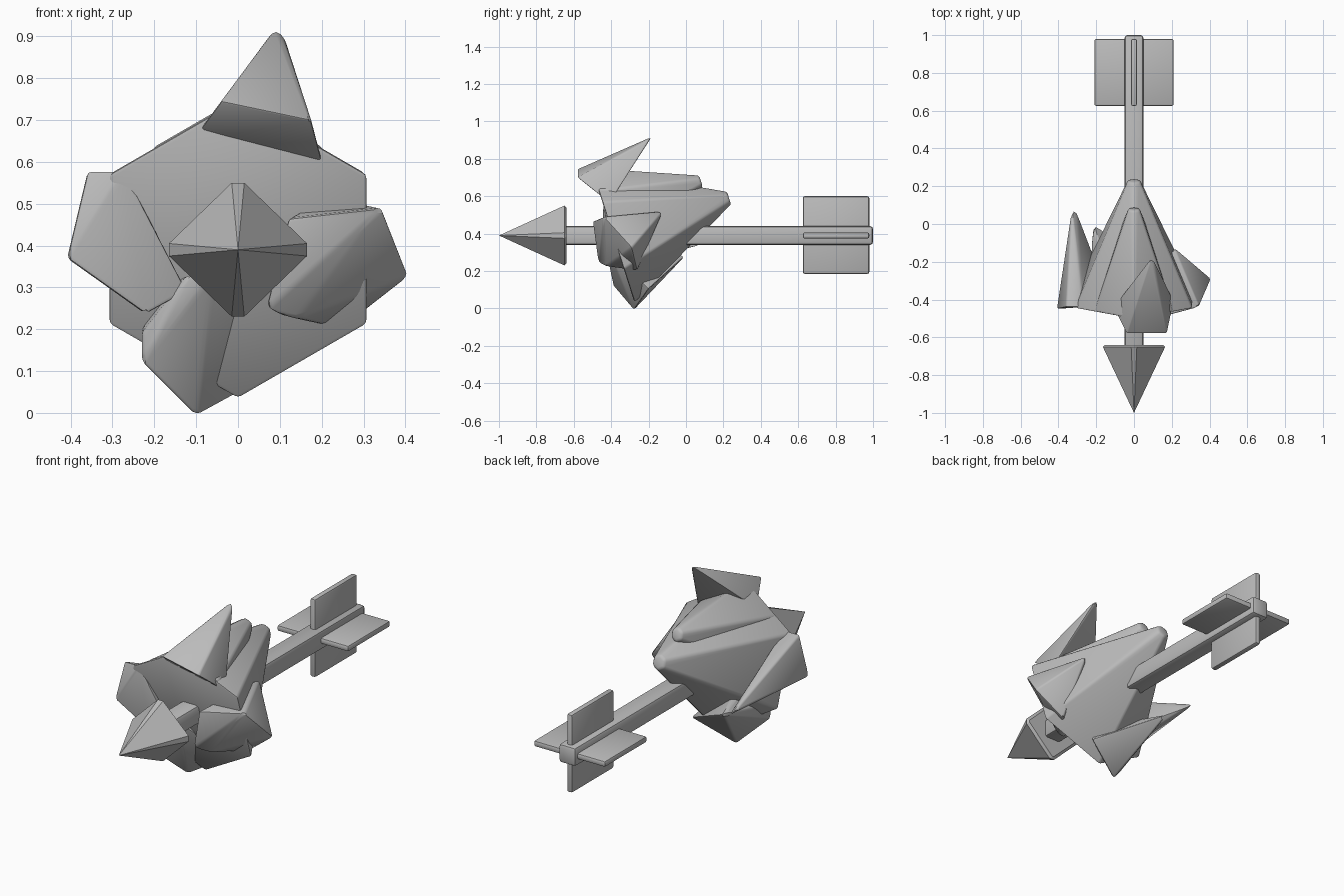
import bpy, bmesh, math
from mathutils import Vector

cube = bpy.data.objects.get("Cube")
if cube:
    bpy.data.objects.remove(cube, do_unlink=True)

AXIS_Z = 0.39  # height of the shaft axis

grey = bpy.data.materials.new("plain_grey")
grey.use_nodes = True
grey.diffuse_color = (0.5, 0.5, 0.5, 1)
grey.node_tree.nodes["Principled BSDF"].inputs["Base Color"].default_value = (0.5, 0.5, 0.5, 1)


def hull(name, points, bevel=0.01, angle=35):
    """Convex solid around the points with rounded edges."""
    bm = bmesh.new()
    for p in points:
        bm.verts.new(p)
    res = bmesh.ops.convex_hull(bm, input=bm.verts[:])
    loose = [v for v in bm.verts if not v.link_faces]
    bmesh.ops.delete(bm, geom=loose, context='VERTS')
    bmesh.ops.dissolve_limit(bm, angle_limit=math.radians(4), verts=bm.verts[:], edges=bm.edges[:])
    if bevel:
        bmesh.ops.bevel(bm, geom=bm.edges[:], offset=bevel, segments=2, profile=0.5,
                        affect='EDGES', clamp_overlap=True)
    bmesh.ops.recalc_face_normals(bm, faces=bm.faces[:])
    mesh = bpy.data.meshes.new(name)
    bm.to_mesh(mesh)
    bm.free()
    mesh.materials.append(grey)
    ob = bpy.data.objects.new(name, mesh)
    bpy.context.collection.objects.link(ob)
    bpy.ops.object.select_all(action='DESELECT')
    ob.select_set(True)
    bpy.context.view_layer.objects.active = ob
    bpy.ops.object.shade_smooth_by_angle(angle=math.radians(angle))
    return ob


def box(name, lo, hi, bevel):
    pts = [(x, y, z) for x in (lo[0], hi[0]) for y in (lo[1], hi[1]) for z in (lo[2], hi[2])]
    return hull(name, pts, bevel)


def hex_ring(y, z, radius, tilt=0.32):
    """Six points around an axis leaning upward to the back."""
    ring = []
    for i in range(6):
        a = math.radians(90 + 60 * i)
        dz = radius * math.sin(a)
        ring.append(Vector((radius * math.cos(a), y - tilt * dz, z + dz)))
    return ring


# Shaft
box("shaft", (-0.05, -0.66, AXIS_Z - 0.05), (0.05, 1.0, AXIS_Z + 0.05), 0.016)

# Four-sided arrowhead with clipped corners
corners = []
for sx in (-1, 1):
    for sz in (-1, 1):
        for x, z in ((0.165, 0.015), (0.015, 0.16)):
            corners.append((sx * x, -0.65, AXIS_Z + sz * z))
            corners.append((sx * (x - 0.01), -0.64, AXIS_Z + sz * (z - 0.01)))
hull("arrowhead", corners + [(0, -1.0, AXIS_Z)], bevel=0, angle=30)

# Crossed tail fins
box("vertical_fin", (-0.016, 0.625, 0.185), (0.016, 0.98, 0.6), 0.01)
box("horizontal_fin", (-0.21, 0.625, AXIS_Z - 0.016), (0.21, 0.98, AXIS_Z + 0.016), 0.01)

# Large six-sided body cone, and the smaller one lying on top of it
hull("main_cone", hex_ring(-0.39, 0.39, 0.36) + hex_ring(0.23, 0.59, 0.037), 0.012)
hull("upper_cone", hex_ring(-0.425, 0.51, 0.242) + hex_ring(0.08, 0.68, 0.034), 0.012)

# Loose shards around the body
hull("top_shard", [(0.09, -0.18, 0.92), (0.11, -0.2, 0.9), (-0.11, -0.44, 0.65),
                   (0.21, -0.41, 0.565), (0.175, -0.58, 0.7), (-0.04, -0.58, 0.745)])
hull("right_shard", [(-0.33, 0.08, 0.35), (-0.3, 0.06, 0.33), (-0.41, -0.45, 0.37),
                     (-0.36, -0.44, 0.58), (-0.27, -0.44, 0.58), (-0.22, -0.42, 0.235),
                     (-0.12, -0.41, 0.29)])
hull("left_shard", [(0.21, -0.12, 0.52), (0.41, -0.29, 0.325), (0.345, -0.44, 0.49),
                    (0.12, -0.5, 0.465), (0.065, -0.47, 0.245), (0.14, -0.43, 0.225),
                    (0.25, -0.26, 0.2)])
hull("lower_shard", [(-0.22, 0.0, 0.285), (-0.1, -0.28, -0.01), (-0.23, -0.39, 0.12),
                     (-0.23, -0.38, 0.19), (-0.12, -0.43, 0.33), (-0.06, -0.42, 0.33),
                     (0.11, -0.2, 0.105)])
